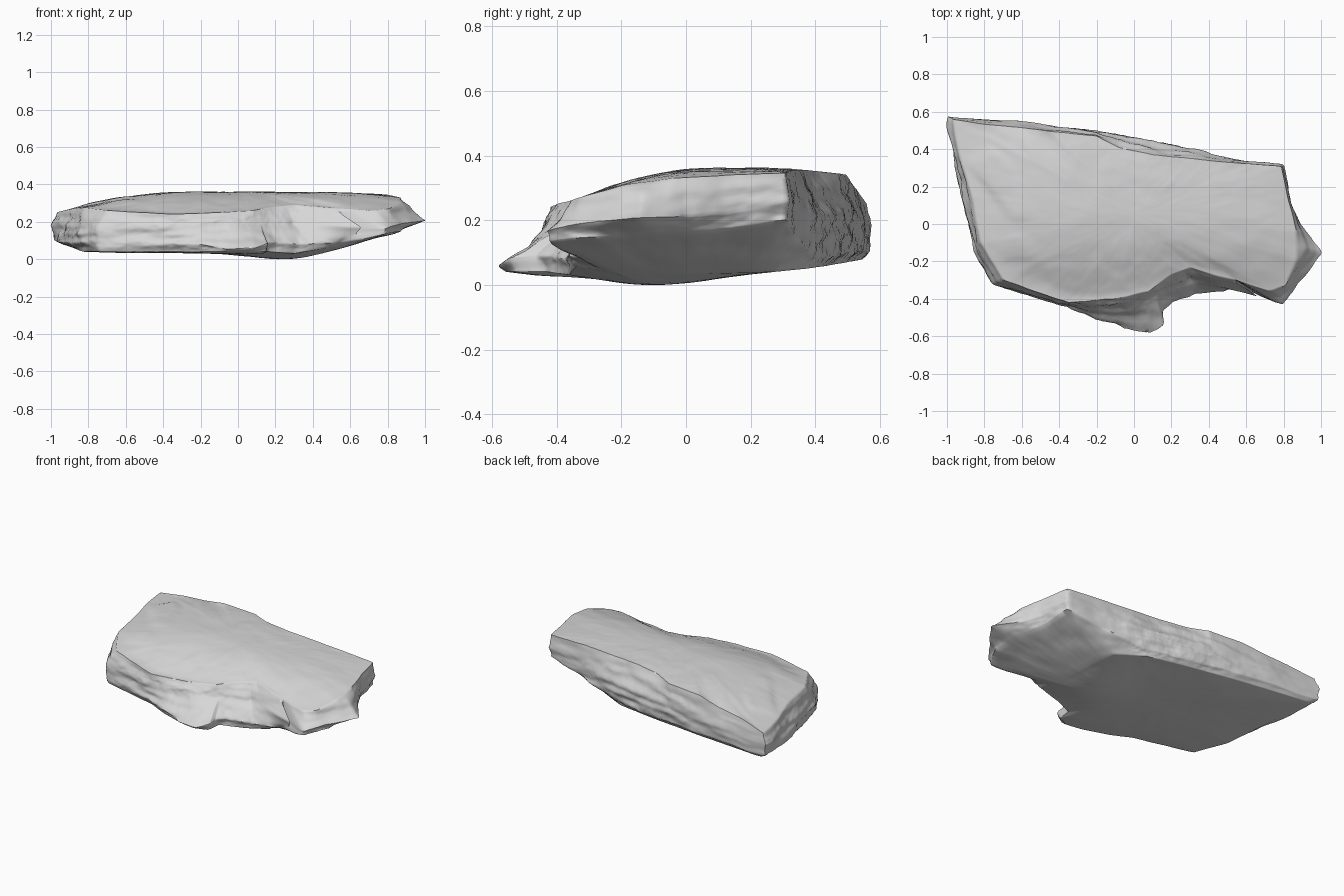
import bpy, bmesh, math
from mathutils import Vector, noise

cube = bpy.data.objects.get("Cube")
if cube:
    bpy.data.objects.remove(cube)

CENTRE = Vector((0, 0.05, 0))
STEPS = 440        # points around each ring
SIDE_ROWS = 10     # rows between two outlines
CAP_ROWS = 28      # rows from an edge to the centre

# Outlines (x, y, z) from the underside up to the upper edge
underside = [(-.94, .55, .09), (-.5, .5, .08), (-.1, .44, .07), (.22, .38, .06), (.4, .28, .05),
             (.44, 0, .04), (.45, -.2, .04), (.47, -.34, .07), (.3, -.36, .04), (.16, -.43, .05),
             (.15, -.53, .05), (.06, -.555, .05), (-.05, -.54, .05), (-.2, -.49, .05),
             (-.35, -.42, .05), (-.74, -.32, .05), (-.83, -.1, .05), (-.88, .2, .07)]
lower_lip = [(-.98, .57, .11), (-.5, .53, .11), (-.1, .47, .1), (.25, .4, .09), (.55, .34, .16),
             (.79, .31, .21), (.81, .1, .18), (.87, -.1, .17), (.88, -.28, .16), (.78, -.43, .14),
             (.66, -.38, .12), (.56, -.33, .1), (.48, -.37, .1), (.33, -.37, .09), (.2, -.41, .1),
             (.15, -.46, .1), (.16, -.53, .09), (.09, -.57, .07), (-.05, -.56, .06),
             (-.2, -.505, .09), (-.35, -.44, .1), (-.55, -.385, .1), (-.75, -.33, .1),
             (-.84, -.18, .1), (-.9, .05, .1), (-.95, .3, .1)]
belly = [(-1, .575, .19), (-.6, .545, .2), (-.15, .495, .21), (.3, .405, .22), (.6, .335, .25),
         (.8, .32, .27), (.84, .12, .23), (.9, 0, .22), (1.01, -.15, .22), (.94, -.24, .21),
         (.87, -.33, .2), (.79, -.44, .17), (.68, -.39, .18), (.56, -.31, .18), (.42, -.32, .2),
         (.3, -.29, .2), (.15, -.36, .2), (0, -.42, .2), (-.2, -.44, .2), (-.4, -.41, .18),
         (-.76, -.32, .17), (-.85, -.15, .18), (-.9, .05, .18), (-.93, .25, .18), (-1, .5, .19)]
upper_edge = [(-.97, .56, .26), (-.78, .53, .3), (-.6, .515, .32), (-.45, .495, .35),
              (-.2, .47, .355), (-.08, .41, .36), (.1, .37, .365), (.5, .33, .365), (.79, .31, .355),
              (.82, .15, .35), (.87, -.04, .34), (.87, -.19, .32), (.81, -.33, .28),
              (.73, -.36, .27), (.55, -.3, .28), (.42, -.27, .29), (.3, -.23, .3), (.2, -.27, .29),
              (.08, -.36, .27), (-.1, -.4, .26), (-.35, -.42, .25), (-.7, -.3, .27),
              (-.82, -.1, .285), (-.87, .15, .285), (-.93, .35, .27)]


def bearing(p):
    return math.atan2(p[1] - CENTRE.y, p[0] - CENTRE.x) % math.tau


def resample(outline):
    """Ring of evenly spaced bearings that follows the outline."""
    pts = sorted((Vector(p) for p in outline), key=bearing)
    ring = []
    for i in range(STEPS):
        a = math.tau * i / STEPS
        k = next((j for j, p in enumerate(pts) if bearing(p) > a), 0)
        p, q = pts[k - 1], pts[k]
        ray = Vector((math.cos(a), math.sin(a)))
        u, v = (p - CENTRE).xy, (q - CENTRE).xy
        cu, cv = ray.x * u.y - ray.y * u.x, ray.x * v.y - ray.y * v.x
        ring.append(p.lerp(q, cu / (cu - cv)))
    return ring


def fractal(p, scale, stretch=1):
    q = Vector((p.x * scale, p.y * scale, p.z * scale * stretch))
    return noise.fractal(q, 0.9, 2.1, 4)


def top_height(x, y):
    """Broad upper face, falling towards the front, the back and the right end."""
    front, back, end = max(0, .1 - y), max(0, y - .2), max(0, -x - .3)
    return .37 - .42 * front ** 2 - .1 * back ** 2 - .1 * end ** 2


def top_relief(p):
    # Fine lumps, plus thin flaked sheets on the right end and front margin
    flakes = noise.noise(Vector((p.x * 5, p.y * 5, 3)))
    sheet = .005 * math.tanh(12 * (flakes - .1))
    margin = min(1, max(0, -.3 - p.x) * 2 + max(0, -.1 - p.y) * 2)
    return .004 * fractal(Vector((p.x, p.y, 0)), 5) + sheet * margin


def bottom_height(x, y):
    """Gently tilted underside with one low swelling."""
    swelling = math.exp(-((x - .27) ** 2 + (y + .08) ** 2) / .07)
    return .047 + .03 * y - .038 * swelling


def cap_rings(edge, height, relief):
    rings = []
    for r in range(1, CAP_ROWS):
        t = (r / CAP_ROWS) ** 1.3
        blend = 1 - (1 - t) ** 4
        ring = []
        for p in edge:
            q = p.lerp(CENTRE, t)
            q.z = p.z + (height(q.x, q.y) - p.z) * blend
            q.z += relief(q) * min(1, 8 * t)
            ring.append(q)
        rings.append(ring)
    return rings


# Layered sides between the outlines
outlines = [resample(o) for o in (underside, lower_lip, belly, upper_edge)]
sides = []
for low, high in zip(outlines, outlines[1:]):
    for r in range(SIDE_ROWS):
        sides.append([a.lerp(b, r / SIDE_ROWS) for a, b in zip(low, high)])
sides.append(outlines[-1])

rough = []
for n, ring in enumerate(sides):
    t = n / (len(sides) - 1)
    strength = min(1, 4 * t + .2, 4 * (1 - t) + .3)
    row = []
    for p in ring:
        out = Vector((p.x - CENTRE.x, p.y - CENTRE.y, 0)).normalized()
        strata = noise.noise(Vector((p.x * 4, p.y * 4, p.z * 28)))
        push = .015 * strata + .009 * fractal(p, 8, 2)
        q = p + out * push * strength
        q.z += .006 * fractal(p + Vector((5, 2, 1)), 6) * strength
        row.append(q)
    rough.append(row)

bottom = cap_rings(rough[0], bottom_height, lambda p: .003 * fractal(p, 4))
top = cap_rings(rough[-1], top_height, top_relief)
rings = bottom[::-1] + rough + top

# Skin the rings and close both faces
bm = bmesh.new()
grid = [[bm.verts.new(p) for p in ring] for ring in rings]
for low, high in zip(grid, grid[1:]):
    for i in range(STEPS):
        j = (i + 1) % STEPS
        bm.faces.new((low[i], low[j], high[j], high[i]))
for ring, flip in ((grid[0], True), (grid[-1], False)):
    hub = bm.verts.new(sum((v.co for v in ring), Vector()) / STEPS)
    for i in range(STEPS):
        a, b = ring[i], ring[(i + 1) % STEPS]
        bm.faces.new((b, a, hub) if flip else (a, b, hub))

# Rest the slab on the ground
floor = min(v.co.z for v in bm.verts)
for v in bm.verts:
    v.co.z -= floor
mesh = bpy.data.meshes.new("rock_slab")
bm.to_mesh(mesh)
bm.free()
slab = bpy.data.objects.new("rock_slab", mesh)
bpy.context.collection.objects.link(slab)

# Plain grey stone
stone = bpy.data.materials.new("grey_stone")
stone.use_nodes = True
grey = (.68, .68, .68, 1)
stone.diffuse_color = grey
stone.node_tree.nodes["Principled BSDF"].inputs["Base Color"].default_value = grey
mesh.materials.append(stone)

bpy.context.view_layer.objects.active = slab
slab.select_set(True)
bpy.ops.object.shade_smooth_by_angle(angle=math.radians(60))
